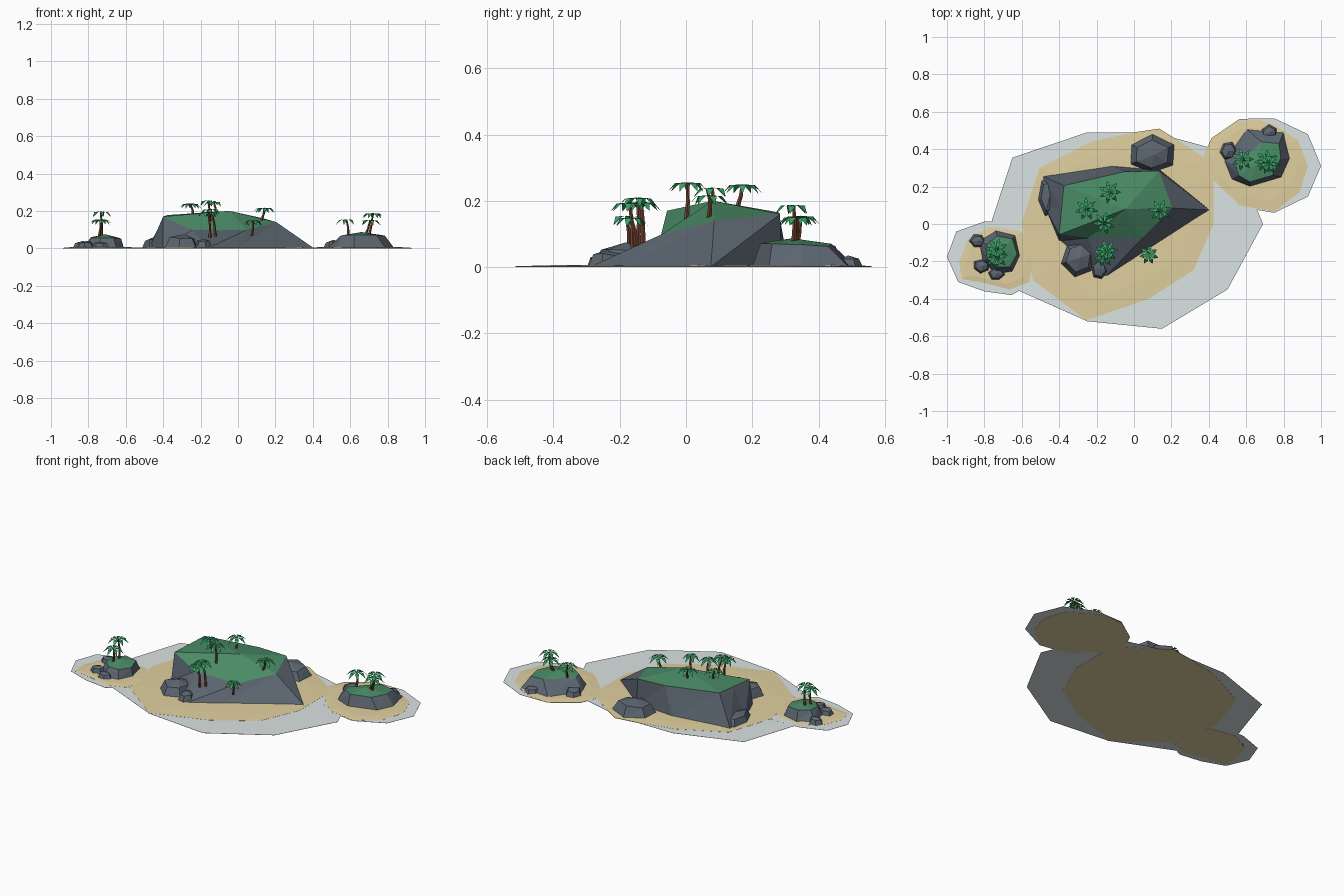
import bpy, bmesh, math, random
from mathutils import Vector

random.seed(4)


def material(name, r, g, b):
    m = bpy.data.materials.new(name)
    lin = [((c / 255 + 0.055) / 1.055) ** 2.4 for c in (r, g, b)]
    m.diffuse_color = (*lin, 1)
    return m


WATER = material("pale shallows", 219, 227, 227)
SAND = material("sand", 224, 208, 160)
STONE = material("slate rock", 92, 102, 113)
GRASS = material("grass", 74, 140, 102)
LEAF = material("palm leaf", 52, 164, 102)
BARK = material("bark", 118, 68, 50)


def mesh_object(name, verts, faces, mats, rule=None):
    me = bpy.data.meshes.new(name)
    me.from_pydata([tuple(v) for v in verts], [], faces)
    for m in mats:
        me.materials.append(m)
    bm = bmesh.new()
    bm.from_mesh(me)
    bmesh.ops.recalc_face_normals(bm, faces=bm.faces)
    bm.to_mesh(me)
    bm.free()
    if rule:
        for p in me.polygons:
            p.material_index = rule(p)
    ob = bpy.data.objects.new(name, me)
    bpy.context.collection.objects.link(ob)
    return ob


def plate(name, outline, z0, z1, mat, inset=1.0):
    """Flat plate with a drawn outline; inset gives it a gentle bank."""
    n = len(outline)
    cx = sum(p[0] for p in outline) / n
    cy = sum(p[1] for p in outline) / n
    verts = [(x, y, z0) for x, y in outline]
    verts += [(cx + (x - cx) * inset, cy + (y - cy) * inset, z1) for x, y in outline]
    faces = [list(range(n)), list(range(n, 2 * n))]
    faces += [(i, (i + 1) % n, n + (i + 1) % n, n + i) for i in range(n)]
    return mesh_object(name, verts, faces, [mat])


def rock(name, base, rim, peak, grassy=True):
    """Faceted rock: ground ring, rim ring and a fan to the peak."""
    n = len(base)
    verts = [(x, y, 0.001) for x, y in base] + list(rim) + [peak]
    sides = []
    for i in range(n):
        j = (i + 1) % n
        sides += [(i, j, n + j), (i, n + j, n + i)]
    fan = [(n + i, n + (i + 1) % n, 2 * n) for i in range(n)]
    faces = sides + fan + [list(range(n))]
    mats = [STONE, GRASS] if grassy else [STONE]
    rule = (lambda p: int(2 * n in p.vertices)) if grassy else None
    return mesh_object(name, verts, faces, mats, rule)


def boulder(name, x, y, rx, ry, h, turn=0.0):
    base, rim = [], []
    for i in range(6):
        a = turn + math.tau * i / 6
        k = random.uniform(0.9, 1.08)
        dx, dy = rx * k * math.cos(a), ry * k * math.sin(a)
        base.append((x + dx, y + dy))
        rim.append((x + dx * 0.72, y + dy * 0.72, h * random.uniform(0.65, 0.85)))
    rock(name, base, rim, (x + rx * 0.1, y, h), False)


def palm(name, root, crown, turn, r=0.06):
    """Tapered leaning trunk with seven bent, drooping fronds."""
    root, crown = Vector(root), Vector(crown)
    mid = (root + crown) / 2 + Vector((0.004, 0.003, 0))
    rings = [(root, 0.008), (mid, 0.0065), (crown - Vector((0, 0, 0.003)), 0.005)]
    verts = [c + Vector((math.cos(a), math.sin(a), 0)) * w
             for c, w in rings for a in (math.tau * i / 5 for i in range(5))]
    faces = [(s + i, s + (i + 1) % 5, s + 5 + (i + 1) % 5, s + 5 + i)
             for s in (0, 5) for i in range(5)]
    faces += [range(5), range(10, 15)]
    mesh_object(name + "_trunk", verts, [list(f) for f in faces], [BARK])
    verts, faces = [], []
    up = Vector((0, 0, 1))
    for i in range(7):
        a = turn + math.tau * i / 7
        out = Vector((math.cos(a), math.sin(a), 0))
        side = Vector((-out.y, out.x, 0))
        s = len(verts)
        m = crown + out * r * 0.6 - up * 0.003
        verts += [crown, m - side * 0.012, m + side * 0.012, crown + out * r - up * 0.028]
        faces += [(s, s + 1, s + 2), (s + 1, s + 3, s + 2)]
    fronds = mesh_object(name + "_fronds", verts, faces, [LEAF])
    # make every frond face the sky
    for p in fronds.data.polygons:
        if p.normal.z < 0:
            p.flip()


# Shallow water around each island
plate("main_shallows", [(-0.65, 0.355), (-0.25, 0.49), (0, 0.49), (0.135, 0.51),
      (0.215, 0.46), (0.4, 0.41), (0.6, 0.2), (0.665, 0.06), (0.69, 0), (0.5, -0.35),
      (0.15, -0.56), (-0.25, -0.52), (-0.62, -0.355), (-0.76, 0.02)], 0.001, 0.002, WATER)
plate("right_shallows", [(0.415, 0.46), (0.565, 0.562), (0.75, 0.565), (0.93, 0.48),
      (1.0, 0.31), (0.93, 0.147), (0.75, 0.06), (0.565, 0.09), (0.42, 0.2), (0.39, 0.4)],
      0.0012, 0.0022, WATER)
plate("left_shallows", [(-1, -0.175), (-0.95, -0.04), (-0.8, 0.013), (-0.6, 0.02),
      (-0.53, -0.17), (-0.6, -0.35), (-0.655, -0.38), (-0.8, -0.36), (-0.94, -0.31)],
      0.0012, 0.0022, WATER)

# Beaches: a flat sheet each, with a low bank rising inland
for name, outline in {
    "main_beach": [(-0.505, 0.3), (-0.23, 0.44), (0, 0.49), (0.135, 0.51), (0.215, 0.46),
                   (0.375, 0.355), (0.425, 0.24), (0.425, 0), (0.32, -0.245), (0.08, -0.4),
                   (-0.255, -0.515), (-0.54, -0.3), (-0.6, 0.01)],
    "right_beach": [(0.415, 0.46), (0.55, 0.55), (0.66, 0.56), (0.75, 0.53), (0.875, 0.45),
                    (0.93, 0.31), (0.885, 0.17), (0.75, 0.065), (0.565, 0.1), (0.42, 0.24),
                    (0.37, 0.36)],
    "left_beach": [(-0.935, -0.205), (-0.89, -0.085), (-0.77, -0.015), (-0.6, -0.04),
                   (-0.53, -0.17), (-0.56, -0.31), (-0.665, -0.35), (-0.8, -0.315),
                   (-0.92, -0.295)]}.items():
    plate(name + "_underside", outline, 0.0, 0.0026, SAND)
    plate(name, outline, 0.0026, 0.006, SAND, 0.8)

# Grass-topped cliffs
rock("main_cliff",
     [(-0.4, -0.09), (-0.16, -0.29), (0.0, -0.187), (0.405, 0.075), (0.14, 0.288),
      (-0.12, 0.31), (-0.485, 0.255), (-0.475, 0.09)],
     [(-0.4, -0.057, 0.17), (-0.245, -0.075, 0.098), (0.045, -0.075, 0.098),
      (0.205, 0.085, 0.14), (0.135, 0.284, 0.16), (-0.05, 0.28, 0.165),
      (-0.375, 0.205, 0.178), (-0.387, 0.08, 0.174)], (-0.045, 0.08, 0.2))
rock("left_cliff",
     [(-0.81, -0.2), (-0.74, -0.27), (-0.65, -0.255), (-0.61, -0.17), (-0.635, -0.06),
      (-0.74, -0.035), (-0.83, -0.09)],
     [(-0.785, -0.185, 0.055), (-0.735, -0.23, 0.055), (-0.665, -0.23, 0.055),
      (-0.625, -0.16, 0.052), (-0.65, -0.08, 0.06), (-0.73, -0.065, 0.062),
      (-0.785, -0.11, 0.06)], (-0.71, -0.14, 0.075))
rock("right_cliff",
     [(0.48, 0.34), (0.52, 0.24), (0.62, 0.2), (0.79, 0.25), (0.835, 0.35), (0.8, 0.49),
      (0.6, 0.51)],
     [(0.545, 0.31, 0.065), (0.56, 0.26, 0.07), (0.62, 0.225, 0.072), (0.74, 0.26, 0.07),
      (0.785, 0.35, 0.068), (0.775, 0.43, 0.062), (0.68, 0.44, 0.07)], (0.66, 0.32, 0.087))

# Loose boulders: x, y, radii, height, turn
for i, b in enumerate([
        (-0.295, -0.18, 0.095, 0.105, 0.075, 0.3), (-0.185, -0.24, 0.045, 0.06, 0.05, 0.8),
        (-0.455, 0.15, 0.06, 0.11, 0.06, 0.2), (0.095, 0.37, 0.13, 0.105, 0.078, 0.5),
        (-0.835, -0.09, 0.045, 0.04, 0.04, 0), (-0.815, -0.225, 0.05, 0.04, 0.04, 0.4),
        (-0.735, -0.265, 0.045, 0.04, 0.035, 0.9), (0.505, 0.39, 0.05, 0.055, 0.045, 0.1),
        (0.725, 0.49, 0.05, 0.042, 0.035, 0.6)]):
    boulder(f"boulder_{i + 1}", *b)

# Palms: root, crown
for i, (root, crown) in enumerate([
        ((-0.12, 0.155, 0.18), (-0.13, 0.17, 0.25)), ((-0.24, 0.075, 0.17), (-0.255, 0.08, 0.24)),
        ((-0.15, 0.0, 0.13), (-0.16, 0.005, 0.256)), ((0.125, 0.07, 0.15), (0.14, 0.07, 0.217)),
        ((-0.12, -0.145, 0.062), (-0.145, -0.145, 0.21)), ((-0.15, -0.16, 0.055), (-0.16, -0.17, 0.195)),
        ((0.072, -0.15, 0.065), (0.08, -0.165, 0.15)),
        ((-0.73, -0.13, 0.06), (-0.735, -0.135, 0.197)), ((-0.745, -0.17, 0.055), (-0.735, -0.18, 0.155)),
        ((0.588, 0.335, 0.065), (0.58, 0.345, 0.155)), ((0.7, 0.325, 0.07), (0.72, 0.325, 0.188)),
        ((0.68, 0.33, 0.07), (0.705, 0.335, 0.152))]):
    palm(f"palm_{i + 1}", root, crown, 0.7 * i, 0.062 if i != 6 else 0.052)
